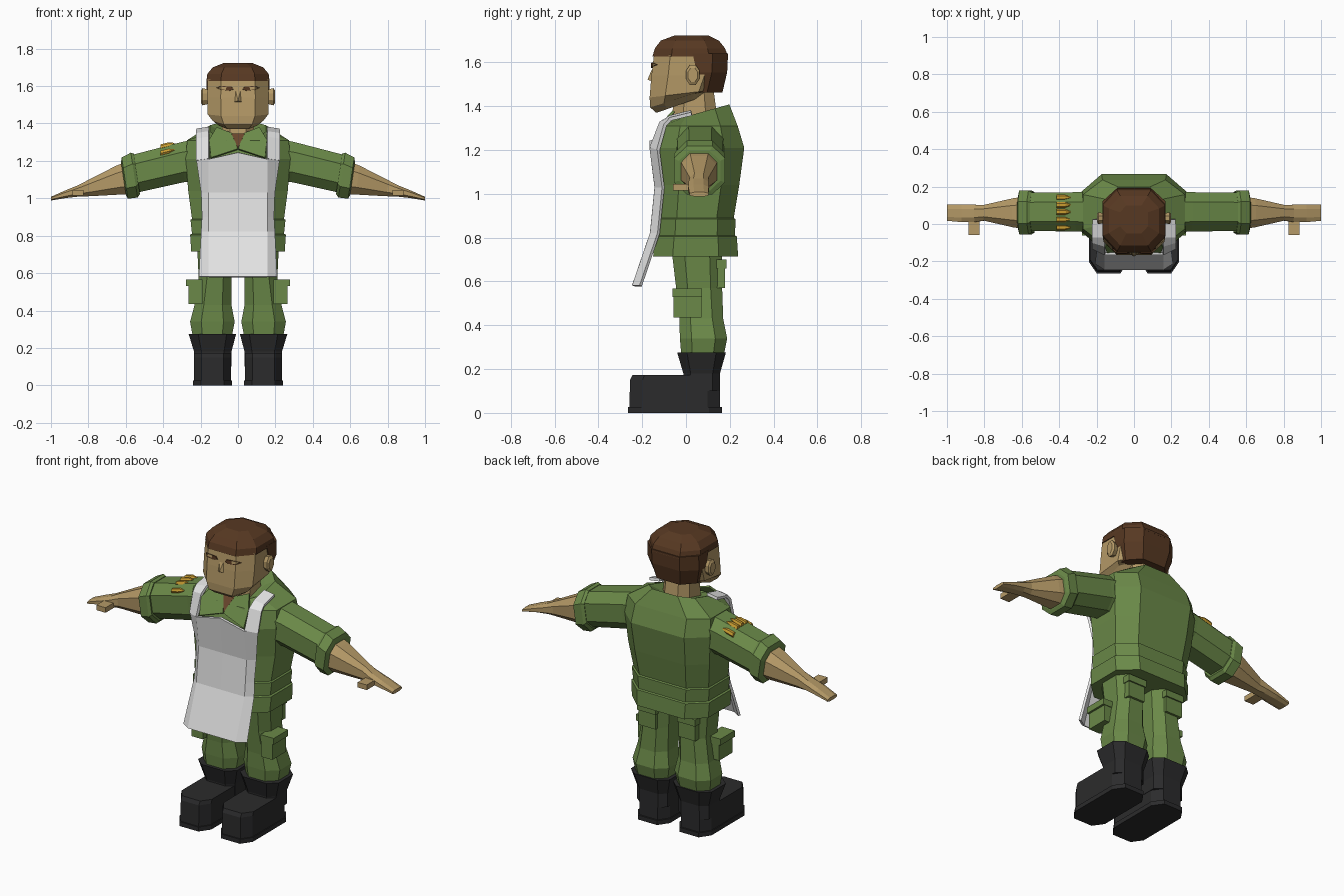
import bpy, bmesh, math
from mathutils import Vector

if "Cube" in bpy.data.objects:
    bpy.data.objects.remove(bpy.data.objects["Cube"])


def mat(name, r, g, b):
    m = bpy.data.materials.new(name)
    m.diffuse_color = (r, g, b, 1)
    m.use_nodes = True
    m.node_tree.nodes["Principled BSDF"].inputs["Base Color"].default_value = m.diffuse_color
    return m


GREEN = mat("fatigue green", .145, .25, .065)
SKIN = mat("skin tan", .46, .32, .135)
HAIR = mat("hair brown", .095, .04, .016)
BLACK = mat("boot black", .024, .024, .025)
WHITE = mat("apron white", .78, .78, .78)
GOLD = mat("cartridge gold", .58, .33, .03)
SHIRT = mat("undershirt brown", .14, .06, .025)


def make(name, verts, faces, material, mirror=False, thick=0):
    bm = bmesh.new()
    vs = [bm.verts.new(v) for v in verts]
    for f in faces:
        bm.faces.new([vs[i] for i in f])
    bmesh.ops.recalc_face_normals(bm, faces=bm.faces)
    me = bpy.data.meshes.new(name)
    bm.to_mesh(me)
    bm.free()
    me.materials.append(material)
    ob = bpy.data.objects.new(name, me)
    bpy.context.collection.objects.link(ob)
    if thick:
        s = ob.modifiers.new("thickness", 'SOLIDIFY')
        s.thickness, s.offset = thick, 0
    if mirror:
        ob.modifiers.new("mirror", 'MIRROR').use_mirror_merge = False
    return ob


def loft(name, rings, material, mirror=False):
    n = len(rings[0])
    verts = [p for r in rings for p in r]
    faces = [(k * n + i, k * n + (i + 1) % n, (k + 1) * n + (i + 1) % n, (k + 1) * n + i)
             for k in range(len(rings) - 1) for i in range(n)]
    faces += [tuple(range(n)), tuple(range(len(verts) - n, len(verts)))]
    return make(name, verts, faces, material, mirror)


def octo(a0, a1, b0, b1, ca, cb):
    """Rectangle with cut corners, as 2D points."""
    return [(a0 + ca, b0), (a1 - ca, b0), (a1, b0 + cb), (a1, b1 - cb),
            (a1 - ca, b1), (a0 + ca, b1), (a0, b1 - cb), (a0, b0 + cb)]


def level(z, x0, x1, y0, y1, ca=.25, cb=.25, tilt=0):
    """Horizontal cut-corner ring; tilt raises the back."""
    return [(x, y, z + tilt * (y - y0))
            for x, y in octo(x0, x1, y0, y1, ca * (x1 - x0), cb * (y1 - y0))]


def upright(x, zc, hz, yc, hy, c=.5, shear=.15):
    """Ring across the arm."""
    return [(x + shear * (z - zc), y, z)
            for y, z in octo(yc - hy, yc + hy, zc - hz, zc + hz, c * hy, c * hz)]


def box(name, x0, x1, y0, y1, z0, z1, material, mirror=True):
    return loft(name, [[(x0, y0, z), (x1, y0, z), (x1, y1, z), (x0, y1, z)] for z in (z0, z1)],
                material, mirror)


# Jacket with stepped hem and shoulders closing in to the collar
jacket = [(.715, .25, -.15, .238), (.805, .256, -.14, .232), (.81, .246, -.132, .224),
          (.885, .254, -.128, .226), (.89, .246, -.12, .218), (1.04, .266, -.115, .243),
          (1.21, .28, -.135, .266), (1.31, .272, -.105, .236)]
rings = [level(z, -w, w, a, b, .19, .23) for z, w, a, b in jacket]
rings += [level(1.335, -.15, .15, -.065, .198, .22, .25, .28),
          level(1.325, -.1, .1, -.05, .16, .22, .25, .25)]
loft("jacket", rings, GREEN)

# Lapels and open neck
make("lapel", [(.002, -.135, 1.262), (.145, -.15, 1.215), (.155, -.12, 1.31),
               (.115, -.055, 1.378), (.03, -.078, 1.345)], [(0, 1, 2, 3, 4)], GREEN, True, .012)
make("undershirt", [(-.035, -.083, 1.345), (.035, -.083, 1.345), (0, -.135, 1.265)],
     [(0, 1, 2)], SHIRT, False, .006)

# Apron: flat front with sides turned back, then shoulder straps
rows = [(.58, -.24, .205), (.82, -.158, .193), (.9, -.15, .188), (1.03, -.137, .193), (1.21, -.16, .22)]
verts = []
for i, (z, y, w) in enumerate(rows):
    top = .035 if i == len(rows) - 1 else 0
    verts += [(-w, y + .033, z), (-.155, y, z), (0, y, z + top), (.155, y, z), (w, y + .033, z)]
faces = [(r * 5 + c, r * 5 + c + 1, r * 5 + c + 6, r * 5 + c + 5)
         for r in range(len(rows) - 1) for c in range(4)]
make("apron", verts, faces, WHITE, False, .014)
path = [(-.16, 1.205, .033), (-.115, 1.32, .02), (-.07, 1.347, 0), (.025, 1.37, 0)]
verts = [p for y, z, d in path for p in ((.155, y, z + .005), (.222, y + d, z - .005))]
make("apron_strap", verts, [(2 * i, 2 * i + 1, 2 * i + 3, 2 * i + 2) for i in range(3)],
     WHITE, True, .016)

# Arms: sleeve, rolled cuff, forearm with hand, thumb
loft("sleeve", [upright(.2, 1.205, .115, .065, .11), upright(.3, 1.192, .105, .065, .105),
                upright(.57, 1.127, .1, .065, .102)], GREEN, True)
loft("rolled_cuff", [upright(.54, 1.13, .108, .062, .108), upright(.555, 1.124, .12, .062, .117),
                     upright(.605, 1.108, .11, .062, .117), upright(.612, 1.105, .09, .062, .095)],
     GREEN, True)
loft("forearm", [upright(.58, 1.11, .088, .06, .086), upright(.64, 1.097, .077, .06, .078),
                 upright(.8, 1.053, .042, .06, .042), upright(.85, 1.04, .03, .057, .046),
                 upright(.92, 1.022, .02, .057, .047), upright(1.0, .998, .01, .06, .043, shear=0)],
     SKIN, True)
box("thumb", .825, .885, -.06, .03, 1.015, 1.045, SKIN)

# Cartridges over one sleeve
for y, z in ((-.018, 1.25), (.024, 1.278), (.064, 1.284), (.102, 1.282), (.142, 1.256)):
    rings = []
    for t, r in ((0, .016), (.045, .016), (.055, .012), (.075, .004)):
        rings.append([(-.415 + t, y + r * math.cos(a), z - .01 + .25 * t + r * math.sin(a))
                      for a in (k * math.pi / 3 for k in range(6))])
    loft("cartridge", rings, GOLD)

# Neck and head
loft("neck", [level(1.3, -.09, .09, -.07, .15), level(1.48, -.08, .08, -.05, .125)], SKIN)
head = [(1.37, .1, -.135, .07, .35), (1.395, .135, -.164, .1, .3), (1.44, .162, -.166, .13, .12),
        (1.54, .165, -.158, .16, 0), (1.635, .163, -.146, .165, 0), (1.68, .12, -.1, .13, 0)]
loft("head", [level(z, -w, w, a, b, .22, .24, t) for z, w, a, b, t in head], SKIN)
loft("ear", [[(x, .025 + r * .034 * math.cos(a) + .006, 1.543 + r * .05 * math.sin(a))
              for a in (k * math.pi / 4 + .4 for k in range(8))]
             for x, r in ((.155, .8), (.19, 1), (.198, .7))], SKIN, True)
make("nose", [(-.012, -.155, 1.57), (.012, -.155, 1.57), (.02, -.158, 1.515), (-.02, -.158, 1.515),
              (0, -.176, 1.522)], [(0, 1, 4), (1, 2, 4), (2, 3, 4), (3, 0, 4)], SKIN)
make("brow", [(.025, -.157, 1.582), (.045, -.157, 1.575), (.092, -.157, 1.581), (.115, -.132, 1.59),
              (.09, -.155, 1.6), (.035, -.156, 1.597)], [(0, 1, 2, 3, 4, 5)], HAIR, True, .006)

# Hair: cap and back piece
cap = [(1.628, .168, -.153, .192), (1.665, .164, -.142, .178), (1.7, .135, -.115, .15),
       (1.724, .075, -.05, .1)]
loft("hair_cap", [level(z, -w, w, a, b, .23, .25) for z, w, a, b in cap], HAIR)
back = [(1.462, .14, .06, .166), (1.555, .168, .05, .188), (1.64, .168, .03, .192)]
loft("hair_back", [[(-w, a, z), (w, a, z), (w, b - .07, z), (w * .54, b, z), (-w * .54, b, z), (-w, b - .07, z)]
                   for z, w, a, b in back], HAIR)

# Trousers and pockets
leg = [(.78, .03, .22, -.07, .165), (.57, .035, .21, -.045, .165), (.43, .035, .232, -.03, .17),
       (.34, .018, .256, -.028, .188), (.25, .035, .24, -.02, .17)]
loft("trouser_leg", [level(*r) for r in leg], GREEN, True)
box("cargo_pocket", .19, .265, -.058, .07, .435, .56, GREEN)
box("cargo_pocket_flap", .19, .277, -.062, .074, .53, .567, GREEN)
box("back_pocket", .075, .185, .14, .178, .57, .7, GREEN)
box("back_pocket_flap", .07, .19, .14, .186, .66, .7, GREEN)

# Boots
loft("boot_shaft", [level(z, *r, .2, .2) for z, r in
                    ((.1, (.035, .235, -.01, .155)), (.18, (.035, .235, -.012, .155)),
                     (.275, (.01, .264, -.04, .182)))], BLACK, True)
foot = [(.02, -.258, .155), (.15, -.256, .155), (.172, -.245, .15)]
loft("boot_foot", [level(z, .037, .235, a, b, .2, .14) for z, a, b in foot], BLACK, True)
loft("boot_sole", [level(z, .032, .24, -.265, .165, .2, .14) for z in (0, .026)], BLACK, True)
